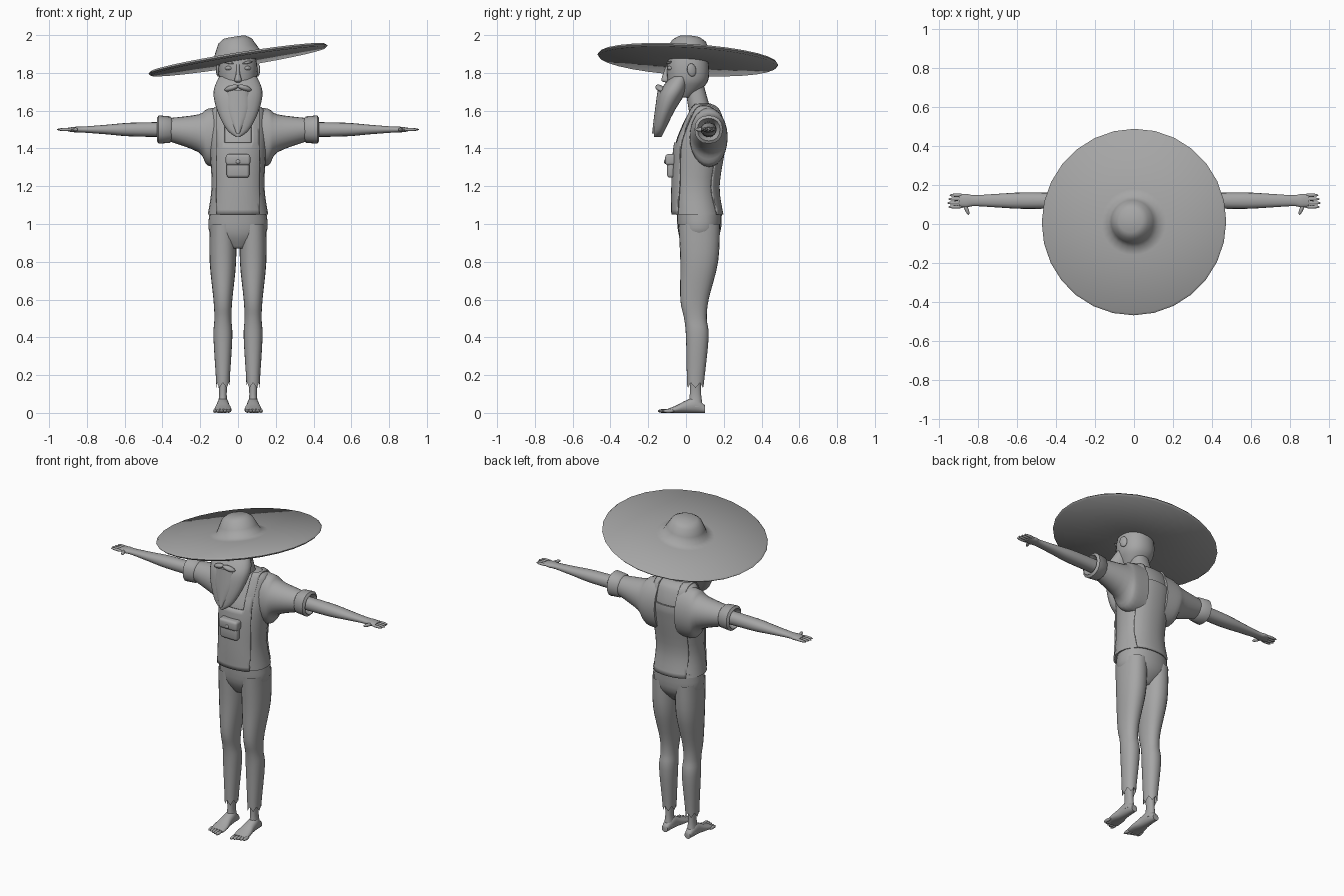
import bpy, bmesh, math
from mathutils import Matrix, Vector, Euler

cube = bpy.data.objects.get("Cube")
if cube:
    bpy.data.objects.remove(cube, do_unlink=True)

shade = .38
grey = bpy.data.materials.new("plain grey")
grey.use_nodes = True
grey.diffuse_color = (shade, shade, shade, 1)
grey.node_tree.nodes["Principled BSDF"].inputs["Base Color"].default_value = grey.diffuse_color

arm_y, arm_z = .12, 1.5
leg_x = .08


def finish(name, bm, angle=60):
    """Turn a bmesh into a smooth-shaded object."""
    bmesh.ops.recalc_face_normals(bm, faces=bm.faces)
    mesh = bpy.data.meshes.new(name)
    bm.to_mesh(mesh)
    bm.free()
    for poly in mesh.polygons:
        poly.use_smooth = True
    mesh.set_sharp_from_angle(angle=math.radians(angle))
    mesh.materials.append(grey)
    obj = bpy.data.objects.new(name, mesh)
    bpy.context.collection.objects.link(obj)
    return obj


def smooth_rings(rings, steps):
    """Spline between the cross-sections."""
    points = [rings[0], *rings, rings[-1]]
    result = []
    for before, start, end, after in zip(points, points[1:], points[2:], points[3:]):
        for step in range(steps):
            t = step / steps
            result.append([b + t * ((c - a) + t * ((2 * a - 5 * b + 4 * c - d) + t * (3 * (b - c) + d - a))) / 2
                           for a, b, c, d in zip(before, start, end, after)])
    return result + [rings[-1]]


def loft_mesh(rings, axis="z", side=1, count=24, steps=4, caps=True, power=.9):
    """Rings are (position, centre a, centre b, radius a, radius b)."""
    bm = bmesh.new()
    rows = []
    for along, centre_a, centre_b, radius_a, radius_b in smooth_rings(rings, steps):
        row = []
        for i in range(count):
            angle = math.tau * i / count
            cosine, sine = (math.copysign(abs(v) ** power, v) for v in (math.cos(angle), math.sin(angle)))
            a, b = centre_a + radius_a * cosine, centre_b + radius_b * sine
            x, y, z = {"z": (a, b, along), "x": (along, a, b), "y": (a, along, b)}[axis]
            row.append(bm.verts.new((x * side, y, z)))
        rows.append(row)
    for low, high in zip(rows, rows[1:]):
        for i in range(count):
            bm.faces.new((low[i - 1], low[i], high[i], high[i - 1]))
    if caps:
        bm.faces.new(rows[0])
        bm.faces.new(rows[-1])
    return bm, rows


def loft(name, rings, **options):
    return finish(name, loft_mesh(rings, **options)[0])


def upright(rings, x=0):
    """Expand (height, depth centre, half width, half depth) rings."""
    return [(z, x, y, width, depth) for z, y, width, depth in rings]


def ball(name, centre, radii, turn=(0, 0, 0)):
    bm = bmesh.new()
    place = Matrix.LocRotScale(Vector(centre), Euler(turn), Vector(radii))
    bmesh.ops.create_uvsphere(bm, u_segments=14, v_segments=8, radius=1, matrix=place)
    return finish(name, bm)


def block(name, centre, size, bevel):
    bm = bmesh.new()
    bmesh.ops.create_cube(bm, size=1, matrix=Matrix.LocRotScale(Vector(centre), None, Vector(size)))
    bmesh.ops.bevel(bm, geom=bm.edges[:], offset=bevel, segments=3, profile=.5, affect="EDGES")
    return finish(name, bm)


# Tilted wide-brimmed hat
hat_profile = [(.06, .12), (.09, .1), (.11, .06), (.13, .02), (.17, .01),
               (.47, .01), (.48, 0), (.47, -.01), (.1, -.01)]
bm, _ = loft_mesh([(height, 0, 0, radius, radius) for radius, height in hat_profile],
                  steps=1, power=1, count=28)
up = Vector((0, 0, 1))
tilt = up.rotation_difference(Vector((-.16, .06, 1))).to_matrix().to_4x4()
bm.transform(Matrix.Translation((0, .01, 1.87)) @ tilt)
finish("hat", bm)

# Head, neck and nose
loft("head", upright([(1.67, -.02, .05, .05), (1.72, 0, .08, .09), (1.77, .01, .1, .11),
                      (1.85, .01, .1, .11), (1.93, .01, .08, .09)]))
loft("neck", upright([(1.57, .08, .07, .06), (1.75, .04, .05, .05)]))
loft("nose", upright([(1.85, -.09, .01, .01), (1.8, -.1, .01, .02),
                      (1.76, -.11, .02, .02), (1.75, -.1, .01, .01)]), count=12)

# Beard with a raised middle lock
loft("beard", upright([(1.78, -.03, .1, .05), (1.7, -.07, .13, .07), (1.6, -.11, .11, .05),
                       (1.5, -.14, .06, .03), (1.46, -.15, .01, .02)]))
loft("beard_lock", upright([(1.71, -.12, .06, .03), (1.6, -.14, .06, .025), (1.48, -.16, .01, .02)]))

# Shirt body
torso = upright([(1.05, .06, .16, .13), (1.2, .05, .14, .12), (1.4, .07, .15, .13),
                 (1.5, .09, .15, .12), (1.6, .1, .14, .08), (1.63, .09, .1, .05)])
loft("shirt_body", torso)

# Overall panel: trimmed copy of the body with neck openings and straps
strap_outer, strap_inner, bib_top, back_top = .11, .07, 1.43, 1.5
bm, _ = loft_mesh(torso, caps=False, count=48)
cuts = [((x, 0, 0), (1, 0, 0)) for x in (-strap_outer, -strap_inner, strap_inner, strap_outer)]
cuts += [((0, 0, z), up) for z in (bib_top, back_top)]
for point, normal in cuts:
    bmesh.ops.bisect_plane(bm, geom=bm.verts[:] + bm.edges[:] + bm.faces[:], plane_co=point, plane_no=normal)


def outside_panel(face):
    centre = face.calc_center_median()
    neckline = bib_top if centre.y < leg_x else back_top
    return abs(centre.x) > strap_outer or (abs(centre.x) < strap_inner and centre.z > neckline)


bmesh.ops.delete(bm, geom=[face for face in bm.faces if outside_panel(face)], context="FACES")
panel = finish("overall_panel", bm)
thickness = panel.modifiers.new("thickness", "SOLIDIFY")
thickness.thickness, thickness.offset = .008, 1

# Chest pocket
block("pocket", (0, -.08, 1.29), (.12, .04, .09), .015)
block("pocket_flap", (0, -.08, 1.34), (.13, .06, .06), .015)
ball("pocket_button", (0, -.11, 1.33), (.012, .006, .012))

# Seat of the trousers
loft("trouser_seat", upright([(1.07, .07, .15, .12), (.95, .07, .15, .11), (.87, .06, .05, .06)]))

for side, word in ((1, "left"), (-1, "right")):
    # Face details
    ball(word + "_eye", (side * .05, -.085, 1.825), (.02, .012, .012), (0, 0, side * .4))
    ball(word + "_pupil", (side * .05, -.095, 1.825), (.007, .005, .007))
    ball(word + "_eyebrow", (side * .05, -.09, 1.855), (.03, .01, .007), (0, side * -.2, side * .4))
    ball(word + "_ear", (side * .105, .03, 1.815), (.01, .025, .035), (.2, 0, side * .3))
    ball(word + "_moustache", (side * .035, -.14, 1.72), (.04, .02, .015), (0, side * .3, side * .3))

    # Sleeve and rolled cuff
    sleeve = [(.07, 1.46, .1, .16), (.16, 1.46, .1, .15), (.21, 1.48, .09, .1), (.37, arm_z, .06, .06)]
    loft(word + "_sleeve", [(x, arm_y, *rest) for x, *rest in sleeve], axis="x", side=side, power=1)
    cuff = [(.35, .06), (.36, .07), (.42, .075), (.43, .06), (.39, .04)]
    loft(word + "_cuff", [(x, arm_y, arm_z, radius, radius) for x, radius in cuff],
         axis="x", side=side, steps=1, count=16, caps=False)

    # Arm and hand
    arm = [(.36, .04, .04), (.57, .042, .036), (.7, .035, .025), (.82, .028, .016), (.86, .035, .015), (.9, .03, .01)]
    loft(word + "_arm", [(x, arm_y, arm_z, depth, height) for x, depth, height in arm],
         axis="x", side=side, count=16)
    for finger in range(4):
        reach = .92 - .006 * abs(finger - 2)
        ball(f"{word}_finger_{finger}", (side * reach, arm_y + .02 * (1.4 - finger), arm_z),
             (.04, .009, .008))
    ball(word + "_thumb", (side * .86, .075, arm_z), (.01, .03, .01), (0, 0, side * -.4))

    # Trouser leg with a ragged hem
    leg = upright([(1, .07, .07, .11), (.8, .07, .07, .1), (.6, .045, .05, .075), (.5, .05, .045, .06),
                   (.4, .06, .05, .06), (.16, .05, .035, .045)], leg_x)
    bm, rows = loft_mesh(leg, side=side, caps=False)
    for i, vert in enumerate(rows[-1]):
        vert.co.z -= .014 * abs(i % 4 - 2)
    finish(word + "_trouser_leg", bm)

    # Ankle, foot and toes
    loft(word + "_ankle", upright([(.2, .05, .03, .03), (.1, .05, .02, .03), (.03, .05, .03, .04)], leg_x),
         side=side, count=16)
    foot = [(.1, .02, .02), (.05, .03, .04), (0, .035, .033), (-.05, .045, .02), (-.1, .045, .01)]
    loft(word + "_foot", [(y, leg_x, height, width, height) for y, width, height in foot],
         axis="y", side=side, count=16)
    for toe in range(5):
        ball(f"{word}_toe_{toe}", (side * (.05 + .018 * toe), -.12 + .007 * toe, .01),
             (.01, .03, .01))
